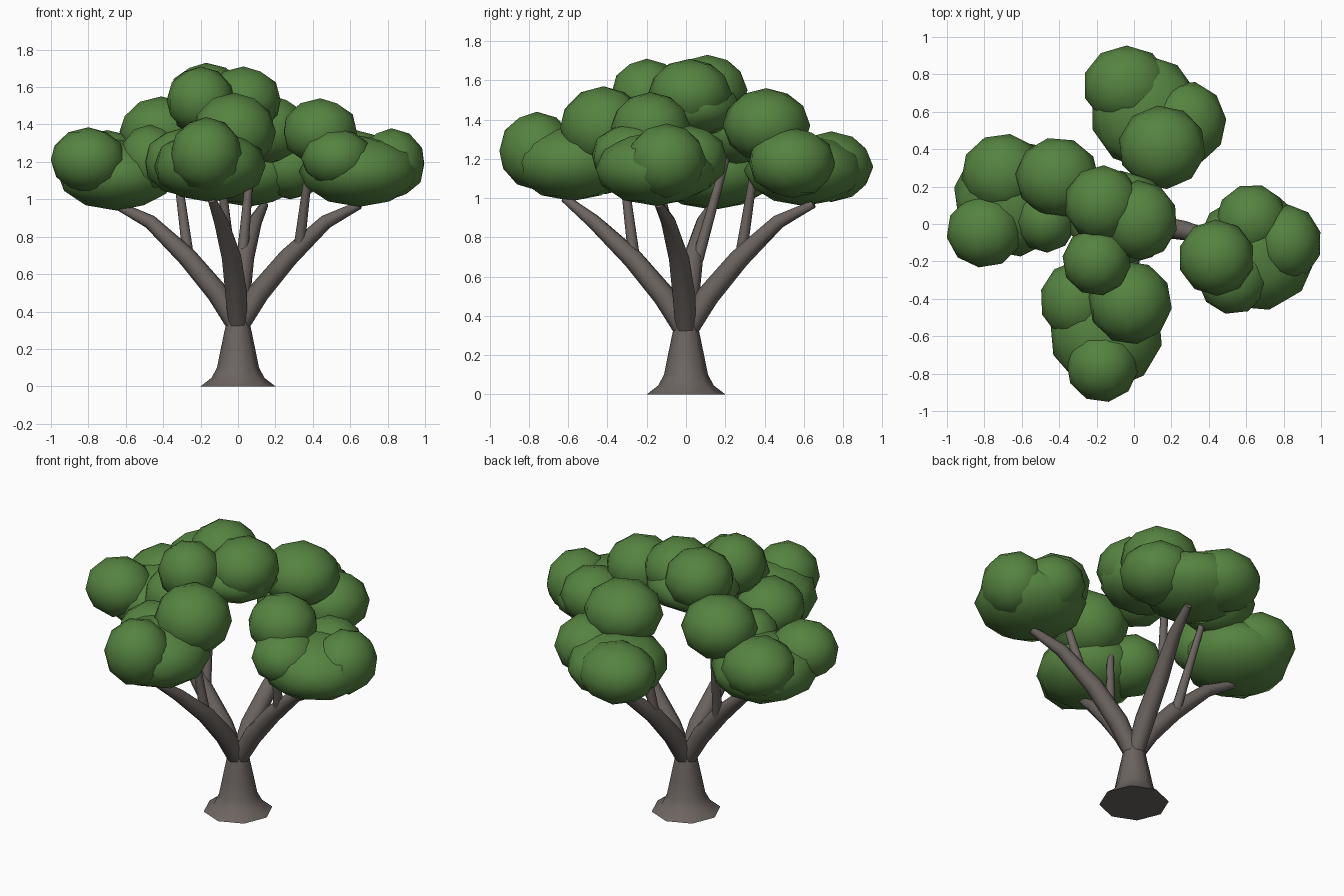
import bpy, bmesh, math, random
from mathutils import Vector, Matrix

if "Cube" in bpy.data.objects:
    bpy.data.objects.remove(bpy.data.objects["Cube"])

random.seed(4)


def material(name, col):
    m = bpy.data.materials.new(name)
    m.diffuse_color = (*col, 1)
    m.use_nodes = True
    m.node_tree.nodes["Principled BSDF"].inputs["Base Color"].default_value = m.diffuse_color
    return m


BARK = material("bark grey brown", (0.150, 0.128, 0.118))
LEAF = material("leaf green", (0.092, 0.228, 0.052))


def finish(bm, name, mat, angle):
    bmesh.ops.recalc_face_normals(bm, faces=bm.faces)
    me = bpy.data.meshes.new(name)
    bm.to_mesh(me)
    bm.free()
    me.materials.append(mat)
    ob = bpy.data.objects.new(name, me)
    bpy.context.collection.objects.link(ob)
    bpy.ops.object.select_all(action='DESELECT')
    ob.select_set(True)
    bpy.context.view_layer.objects.active = ob
    bpy.ops.object.shade_smooth_by_angle(angle=math.radians(angle))
    return ob


def tube(bm, path, radii, sides):
    """Sweep a round section along a path of points."""
    pts = [Vector(p) for p in path]
    rings = []
    for i, p in enumerate(pts):
        d = (pts[min(i + 1, len(pts) - 1)] - pts[max(i - 1, 0)]).normalized()
        u = Vector((0, 1, 0)) if abs(d.y) < 0.9 else Vector((1, 0, 0))
        u = (u - d * u.dot(d)).normalized()
        v = d.cross(u)
        rings.append([bm.verts.new(p + radii[i] * (
            u * math.cos(2 * math.pi * k / sides) + v * math.sin(2 * math.pi * k / sides)))
            for k in range(sides)])
    for a, b in zip(rings, rings[1:]):
        for k in range(sides):
            j = (k + 1) % sides
            bm.faces.new((a[k], a[j], b[j], b[k]))
    bm.faces.new(rings[0])
    bm.faces.new(rings[-1])


# trunk with flared foot
bm = bmesh.new()
tube(bm, [(0, 0, z) for z in (0, 0.045, 0.10, 0.20, 0.345)],
     [0.20, 0.142, 0.112, 0.092, 0.062], 8)
finish(bm, "trunk", BARK, 50)

# four main limbs, each with a thin side shoot (shoot given by its start and end)
LIMB = [(0, 0, 0.31), (0.11, -0.01, 0.50), (0.27, -0.035, 0.69),
        (0.47, -0.09, 0.88)]
SIDES = [("right", (0.65, -0.14, 0.97), (0.325, -0.06, 0.73), (0.39, -0.19, 1.25)),
         ("back", (0.65, -0.14, 0.97), (0.28, -0.025, 0.71), (0.36, -0.07, 1.22)),
         ("left", (0.65, -0.14, 0.97), (0.265, -0.06, 0.69), (0.34, -0.22, 1.26)),
         ("front", (0.62, -0.14, 1.00), (0.265, -0.045, 0.70), (0.33, -0.10, 1.22))]
for i, (side, tip, start, end) in enumerate(SIDES):
    turn = Matrix.Rotation(i * math.pi / 2, 3, 'Z')
    for part, path, radii in (("limb", LIMB + [tip], [0.050, 0.058, 0.052, 0.038, 0.022]),
                              ("shoot", (start, end), [0.030, 0.018])):
        bm = bmesh.new()
        tube(bm, [turn @ Vector(p) for p in path], radii, 8)
        finish(bm, f"{side}_{part}", BARK, 50)

# foliage clumps: (x, y, z, rx, ry, rz) for each rounded puff
CLUMPS = {
    "right": [(0.65, -0.15, 1.15, 0.32, 0.31, 0.19), (0.44, -0.18, 1.36, 0.20, 0.20, 0.18),
              (0.82, -0.10, 1.19, 0.18, 0.20, 0.19), (0.63, 0.02, 1.20, 0.19, 0.19, 0.17),
              (0.53, -0.28, 1.22, 0.19, 0.20, 0.16)],
    "back": [(0.06, 0.60, 1.14, 0.29, 0.30, 0.18), (0.15, 0.41, 1.37, 0.23, 0.22, 0.19),
             (-0.04, 0.74, 1.16, 0.23, 0.21, 0.18), (0.28, 0.54, 1.18, 0.21, 0.22, 0.18)],
    "left": [(-0.65, 0.14, 1.13, 0.31, 0.31, 0.19), (-0.41, 0.25, 1.36, 0.22, 0.21, 0.19),
             (-0.80, -0.04, 1.21, 0.20, 0.19, 0.175), (-0.70, 0.27, 1.19, 0.22, 0.21, 0.18),
             (-0.47, 0.02, 1.22, 0.16, 0.17, 0.18)],
    "front": [(-0.15, -0.58, 1.18, 0.30, 0.30, 0.195), (-0.02, -0.42, 1.36, 0.22, 0.22, 0.21),
              (-0.17, -0.76, 1.24, 0.19, 0.19, 0.20), (-0.30, -0.41, 1.20, 0.20, 0.21, 0.18)],
    "top": [(-0.07, 0.03, 1.46, 0.28, 0.25, 0.15), (-0.17, 0.11, 1.55, 0.20, 0.20, 0.18),
            (0.03, 0.02, 1.53, 0.20, 0.21, 0.18), (-0.20, -0.20, 1.53, 0.18, 0.18, 0.18)],
}
for name, puffs in CLUMPS.items():
    bm = bmesh.new()
    for x, y, z, rx, ry, rz in puffs:
        spin = Matrix.Rotation(random.uniform(0, 6.28), 4, 'Z')
        mat = Matrix.Translation((x, y, z)) @ Matrix.Diagonal((rx * 1.02, ry * 1.02, rz, 1)) @ spin
        bmesh.ops.create_icosphere(bm, subdivisions=2, radius=1, matrix=mat)
    finish(bm, f"{name}_foliage", LEAF, 60)
